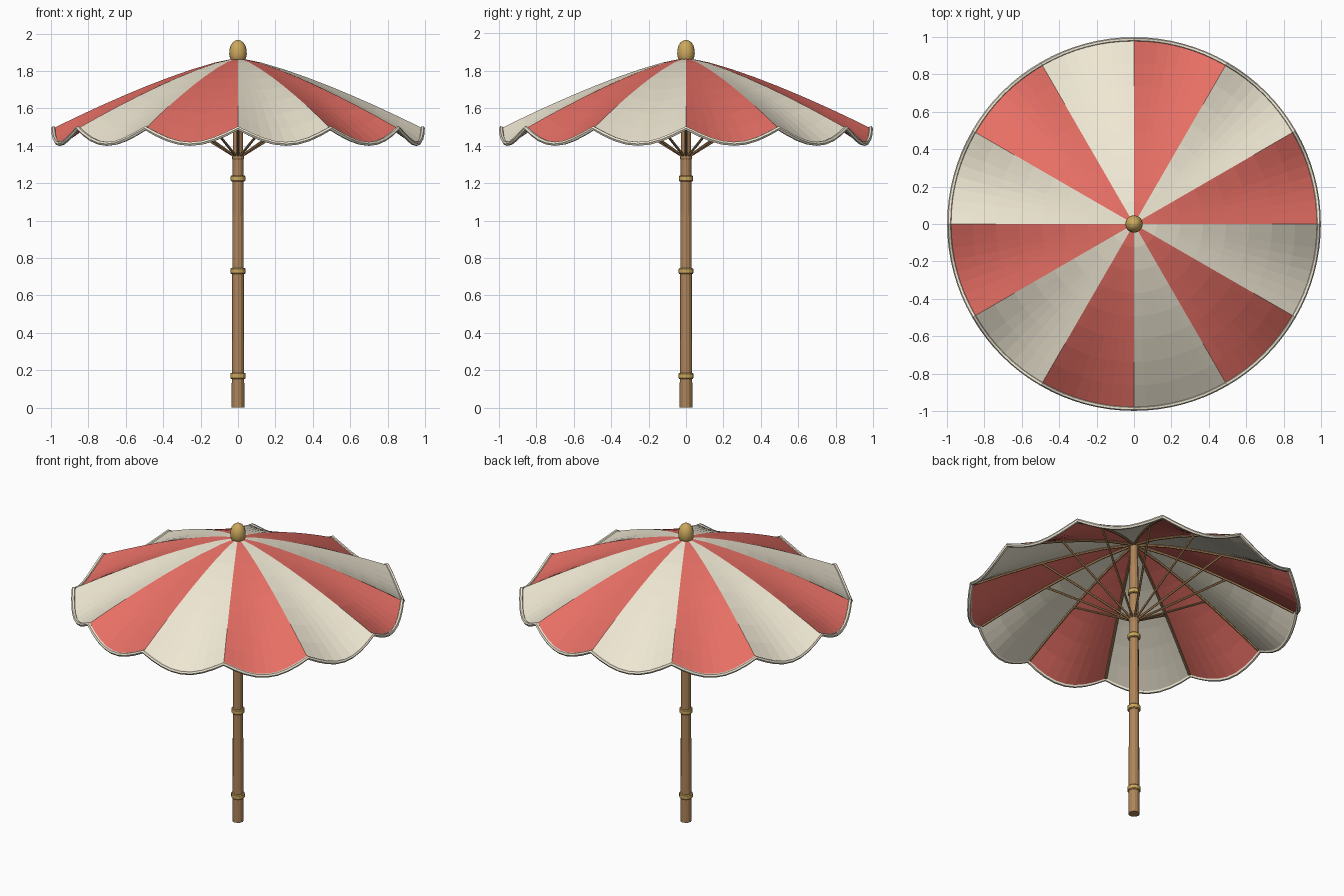
import bpy, bmesh
from math import sin, cos, pi
from mathutils import Vector

if "Cube" in bpy.data.objects:
    bpy.data.objects.remove(bpy.data.objects["Cube"])

PANELS, SEG, RINGS = 12, 8, 8
R = 0.985


def material(name, rgb):
    m = bpy.data.materials.new(name)
    m.diffuse_color = (*rgb, 1)
    m.use_nodes = True
    m.node_tree.nodes["Principled BSDF"].inputs["Base Color"].default_value = m.diffuse_color
    return m


RED = material("red_cloth", (0.80, 0.16, 0.13))
CREAM = material("cream_cloth", (0.86, 0.80, 0.65))
WOOD = material("wood", (0.42, 0.23, 0.10))
GOLD = material("brass", (0.60, 0.39, 0.11))


def make_object(name, bm, *mats):
    bmesh.ops.recalc_face_normals(bm, faces=bm.faces)
    me = bpy.data.meshes.new(name)
    bm.to_mesh(me)
    bm.free()
    for m in mats:
        me.materials.append(m)
    ob = bpy.data.objects.new(name, me)
    bpy.context.collection.objects.link(ob)
    return ob


def lathe(name, profile, sides, mat):
    """Closed solid of revolution from (radius, z) points."""
    bm = bmesh.new()
    rings = [[bm.verts.new((r * cos(2 * pi * i / sides), r * sin(2 * pi * i / sides), z))
              for i in range(sides)] for r, z in profile]
    for a, b in zip(rings, rings[1:]):
        for i in range(sides):
            j = (i + 1) % sides
            bm.faces.new((a[i], a[j], b[j], b[i]))
    bm.faces.new(rings[0])
    bm.faces.new(rings[-1])
    return make_object(name, bm, mat)


def tube(name, paths, radius, mat, cyclic=False):
    cu = bpy.data.curves.new(name, 'CURVE')
    cu.dimensions = '3D'
    cu.bevel_depth = radius
    cu.bevel_resolution = 1
    cu.use_fill_caps = True
    for pts in paths:
        sp = cu.splines.new('POLY')
        sp.points.add(len(pts) - 1)
        for p, co in zip(sp.points, pts):
            p.co = (*co, 1)
        sp.use_cyclic_u = cyclic
        sp.use_smooth = False
    cu.materials.append(mat)
    ob = bpy.data.objects.new(name, cu)
    bpy.context.collection.objects.link(ob)
    return ob


def cloth(r, i):
    """Point on the canopy at radius r, angular step i; panels sag between ribs."""
    a = 2 * pi * i / (PANELS * SEG)
    sag = 0.083 * sin(pi * (i % SEG) / SEG) * (r / R) ** 2.3
    return Vector((r * cos(a), r * sin(a), 1.87 - 0.383 * r ** 1.3 - sag))


# Striped canopy
bm = bmesh.new()
n = PANELS * SEG
apex = bm.verts.new((0, 0, 1.87))
rings = [[bm.verts.new(cloth(R * k / RINGS, i)) for i in range(n)]
         for k in range(1, RINGS + 1)]
for i in range(n):
    j = (i + 1) % n
    faces = [bm.faces.new((apex, rings[0][i], rings[0][j]))]
    faces += [bm.faces.new((a[i], b[i], b[j], a[j])) for a, b in zip(rings, rings[1:])]
    for f in faces:
        f.material_index = (i // SEG) % 2
canopy = make_object("canopy", bm, RED, CREAM)
mod = canopy.modifiers.new("thickness", 'SOLIDIFY')
mod.thickness = 0.006

# Scalloped edge trim
tube("edge_trim", [[cloth(R + 0.002, i) for i in range(n)]], 0.012, CREAM, True)

# Ribs under the seams and stretchers from the runner
down = Vector((0, 0, 0.012))
ribs, stretchers = [], []
for k in range(PANELS):
    i = k * SEG
    a = 2 * pi * k / PANELS
    ribs.append([cloth(r, i) - down for r in (0.02, 0.2, 0.4, 0.6, 0.8, 0.97)])
    stretchers.append([Vector((0.022 * cos(a), 0.022 * sin(a), 1.345)),
                       cloth(0.56, i) - down])
tube("ribs", ribs, 0.008, WOOD)
tube("stretchers", stretchers, 0.007, WOOD)

# Tapered pole
lathe("pole", [(0.034, 0), (0.028, 1.34), (0.025, 1.86)], 12, WOOD)
lathe("runner", [(0.029, 1.325), (0.033, 1.335), (0.033, 1.355), (0.027, 1.365)], 12, WOOD)

# Brass rings
for k, z in enumerate((0.17, 0.73, 1.225, 1.53)):
    r = 0.041 - 0.001 * k
    lathe(f"pole_ring_{k + 1}", [(r - 0.004, z - 0.016), (r, z - 0.011),
                                 (r, z + 0.011), (r - 0.004, z + 0.016)], 14, GOLD)

# Egg-shaped finial
finial = lathe("finial", [(0.034, 1.852), (0.043, 1.868), (0.047, 1.89), (0.046, 1.912),
                          (0.040, 1.935), (0.028, 1.953), (0.014, 1.962), (0.003, 1.965)],
               16, GOLD)
for p in finial.data.polygons:
    p.use_smooth = True
